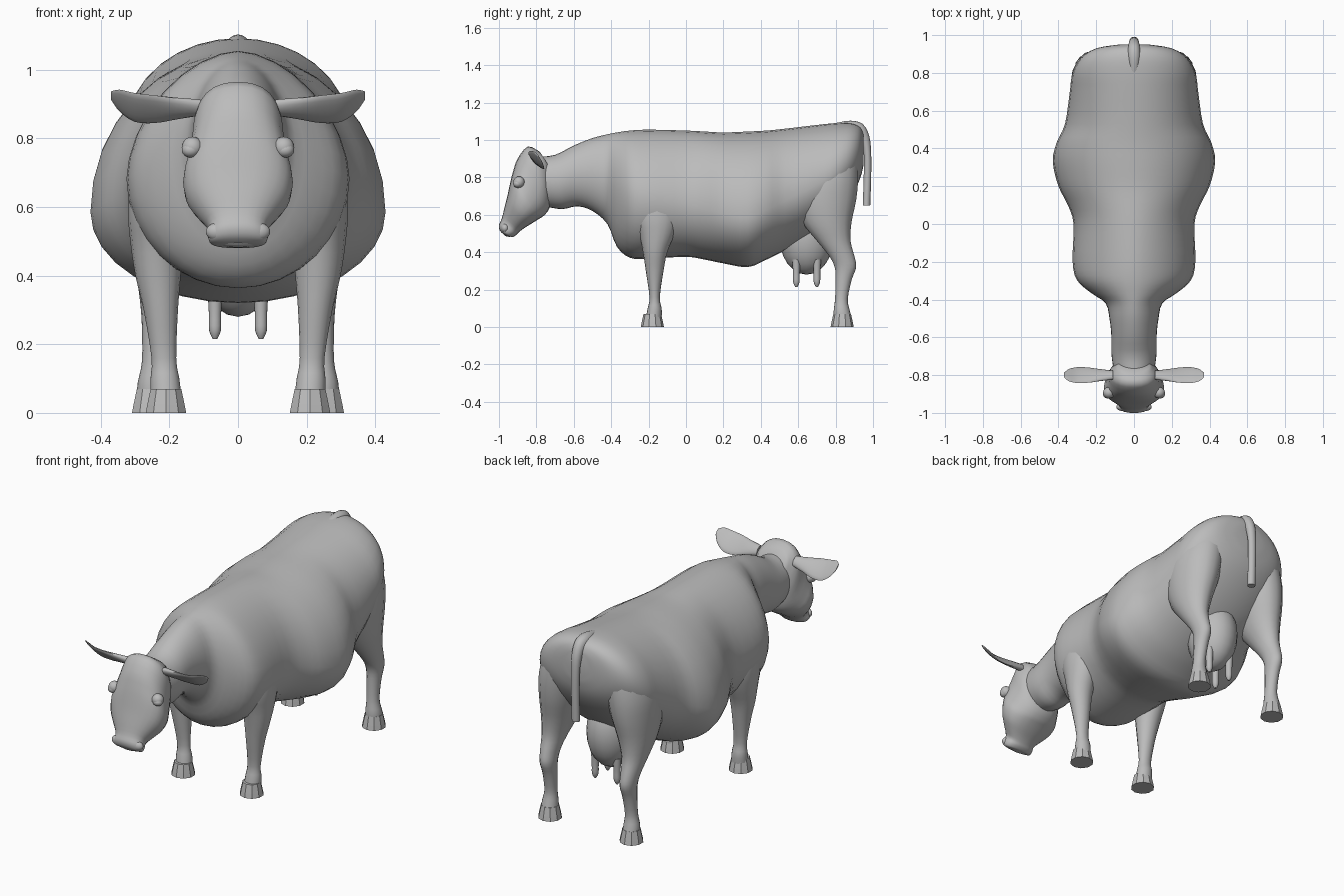
import bpy, bmesh
from math import sin, cos, pi, copysign
from mathutils import Vector, Matrix

cube = bpy.data.objects.get("Cube")
if cube:
    bpy.data.objects.remove(cube, do_unlink=True)

# One plain hide colour for the whole animal
hide = bpy.data.materials.new("grey_hide")
hide.use_nodes = True
grey = (.5, .5, .5, 1)
hide.diffuse_color = grey
hide.node_tree.nodes["Principled BSDF"].inputs["Base Color"].default_value = grey


def finish(name, bm, mirror=False, smooth=True):
    """Turn a bmesh into a named object, optionally mirrored across x."""
    bmesh.ops.recalc_face_normals(bm, faces=bm.faces[:])
    mesh = bpy.data.meshes.new(name)
    bm.to_mesh(mesh)
    bm.free()
    mesh.materials.append(hide)
    obj = bpy.data.objects.new(name, mesh)
    bpy.context.collection.objects.link(obj)
    if smooth:
        bpy.ops.object.select_all(action='DESELECT')
        obj.select_set(True)
        bpy.context.view_layer.objects.active = obj
        bpy.ops.object.shade_smooth_by_angle(angle=pi / 3)
    if mirror:
        obj.modifiers.new("mirror", 'MIRROR').use_mirror_merge = False
    return obj


def refine(rows, steps):
    """Catmull-Rom interpolation between successive section rows."""
    result = []
    last = len(rows) - 1
    for i in range(last):
        quad = [rows[max(i - 1, 0)], rows[i], rows[i + 1], rows[min(i + 2, last)]]
        for j in range(steps):
            t = j / steps
            result.append([b + .5 * t * (c - a + t * (2 * a - 5 * b + 4 * c - d
                           + t * (3 * (b - c) + d - a)))
                           for a, b, c, d in zip(*quad)])
    result.append(rows[last])
    return result


def power(value, p):
    return copysign(abs(value) ** (2 / p), value)


def loft(name, rows, sides=16, steps=3, side=(1, 0, 0), mirror=False, smooth=True):
    """Skin rounded sections. Each row holds the two end points of a section
    (y, z, y, z), its half width, the widest place (0-1), its x, and the
    squareness of its first half (2 is round, less is ridged)."""
    bm = bmesh.new()
    side = Vector(side)
    rings = []
    for ya, za, yb, zb, width, widest, x, square in refine(rows, steps):
        a, b = Vector((x, ya, za)), Vector((x, yb, zb))
        c = b.lerp(a, widest)
        ring = []
        for i in range(sides):
            angle = 2 * pi * i / sides
            p = square if cos(angle) > 0 else max(square, 2)
            h, s = power(cos(angle), p), power(sin(angle), p)
            end = a if h > 0 else b
            ring.append(bm.verts.new(c + (end - c) * abs(h) + side * width * s))
        rings.append(ring)
    for low, high in zip(rings, rings[1:]):
        for i in range(sides):
            j = (i + 1) % sides
            bm.faces.new((low[i], low[j], high[j], high[i]))
    bm.faces.new(rings[0])
    bm.faces.new(rings[-1])
    return finish(name, bm, mirror, smooth)


def pillar(name, rows, **options):
    """Mirrored pair of upright limbs: height, front y, back y, half width, x."""
    return loft(name, [(front, z, back, z, width, .5, x, 2)
                       for z, front, back, width, x in rows], mirror=True, **options)


def ball(name, centre, radii, mirror=False):
    """Ellipsoid with its mesh placed in world space."""
    bm = bmesh.new()
    place = Matrix.Translation(centre) @ Matrix.Diagonal((*radii, 1))
    bmesh.ops.create_uvsphere(bm, u_segments=20, v_segments=12, radius=1, matrix=place)
    return finish(name, bm, mirror)


def trunk_section(y, top, bottom, width):
    """The neck leans forward, the belly sags and the withers form a ridge."""
    lean = max(0, -.5 - y) * .2
    widest = min(.5, .36 + .2 * abs(y - .3))
    ridge = 1.75 + min(.25, .5 * abs(y + .2))
    return y, top, y + lean, bottom, width, widest, 0, ridge


# Neck, chest, barrel and rump in one skin: y, top, bottom, half width
body = [
    (-.79, .91, .64, .11),
    (-.7, .92, .63, .12),
    (-.6, .97, .645, .12),
    (-.5, 1.01, .62, .13),
    (-.42, 1.03, .55, .15),
    (-.37, 1.04, .43, .22),
    (-.3, 1.05, .37, .3),
    (-.2, 1.055, .365, .325),
    (0, 1.05, .375, .32),
    (.1, 1.045, .36, .35),
    (.2, 1.04, .34, .4),
    (.33, 1.045, .32, .43),
    (.43, 1.05, .36, .41),
    (.53, 1.06, .41, .365),
    (.7, 1.08, .51, .34),
    (.8, 1.09, .6, .325),
    (.88, 1.09, .7, .28),
    (.93, 1.07, .79, .2),
    (.95, 1.03, .87, .08),
]
loft("body", [trunk_section(*row) for row in body], sides=32)

# Head from poll to muzzle: brow y and z, jaw y and z, half width
head = [
    (-.78, .935, -.72, .84, .085),
    (-.845, .965, -.72, .71, .126),
    (-.9, .9, -.73, .635, .137),
    (-.925, .83, -.76, .595, .15),
    (-.94, .77, -.79, .575, .16),
    (-.955, .7, -.83, .55, .148),
    (-.97, .64, -.87, .525, .115),
    (-.985, .58, -.895, .505, .085),
    (-1, .545, -.91, .49, .088),
    (-.995, .515, -.93, .48, .08),
    (-.975, .495, -.945, .485, .05),
]
loft("head", [row + (.5, 0, 2.3) for row in head], sides=24)

# Front legs run from the shoulder to the pastern
pillar("front_legs", [
    (.84, -.25, -.06, .04, .19),
    (.74, -.28, -.03, .085, .215),
    (.6, -.28, -.03, .09, .23),
    (.5, -.25, -.06, .077, .237),
    (.4, -.23, -.1, .066, .233),
    (.3, -.215, -.12, .05, .225),
    (.16, -.195, -.14, .036, .216),
    (.1, -.205, -.13, .042, .213),
    (.05, -.215, -.13, .045, .21),
])

# Hind legs with thigh, angled hock and cannon
pillar("hind_legs", [
    (1, .68, .87, .06, .14),
    (.92, .62, .91, .11, .18),
    (.8, .58, .92, .125, .205),
    (.68, .57, .91, .115, .22),
    (.56, .62, .885, .09, .235),
    (.46, .7, .88, .062, .245),
    (.38, .765, .9, .046, .247),
    (.32, .795, .91, .04, .245),
    (.25, .8, .885, .035, .245),
    (.15, .797, .865, .033, .247),
    (.09, .79, .875, .042, .25),
    (.05, .79, .885, .045, .25),
])

# Faceted flaring hooves
for place, x, y in (("front", .21, -.18), ("hind", .25, .835)):
    pillar(f"{place}_hooves", [(z, y - r, y + r, r, x)
                               for z, r in ((0, .062), (.025, .057), (.07, .047))],
           sides=10, steps=1, smooth=False)

# Leaf-shaped ears, upper edge leaning forward: x, height, half height, thickness
ear = [
    (.11, .89, .02, .022),
    (.18, .887, .03, .018),
    (.24, .885, .04, .013),
    (.3, .89, .042, .011),
    (.345, .91, .032, .008),
    (.37, .925, .012, .004),
]
loft("ears", [(-.8 - h, z + h, -.8 + h, z - h, thick, .5, x, 2)
              for x, z, h, thick in ear], side=(0, .6, .6), mirror=True)

# Eyes set under heavy lids, and nostril rims
ball("eyeballs", (.138, -.9, .766), (.026, .024, .022), mirror=True)
ball("eyelids", (.133, -.893, .774), (.031, .03, .031), mirror=True)
ball("nostrils", (.06, -.968, .528), (.034, .022, .026), mirror=True)
ball("lower_lip", (0, -.945, .498), (.06, .03, .016))

# Udder and four teats
ball("udder", (0, .645, .48), (.125, .145, .2))
for place, y in (("front", .59), ("rear", .7)):
    pillar(f"{place}_teats", [(z, y - r, y + r, r, .067) for z, r in
                              ((.36, .022), (.29, .018), (.24, .017), (.215, .006))])

# Tail arching over the rump and hanging down: upper and lower edge, half width
tail = [
    (.8, 1.09, .8, 1.03, .025),
    (.88, 1.103, .87, 1.03, .035),
    (.945, 1.085, .9, 1.03, .033),
    (.98, 1.02, .93, 1, .028),
    (.99, .93, .95, .93, .024),
    (.99, .8, .95, .8, .022),
    (.985, .65, .945, .65, .022),
]
loft("tail", [row + (.5, 0, 2) for row in tail])
